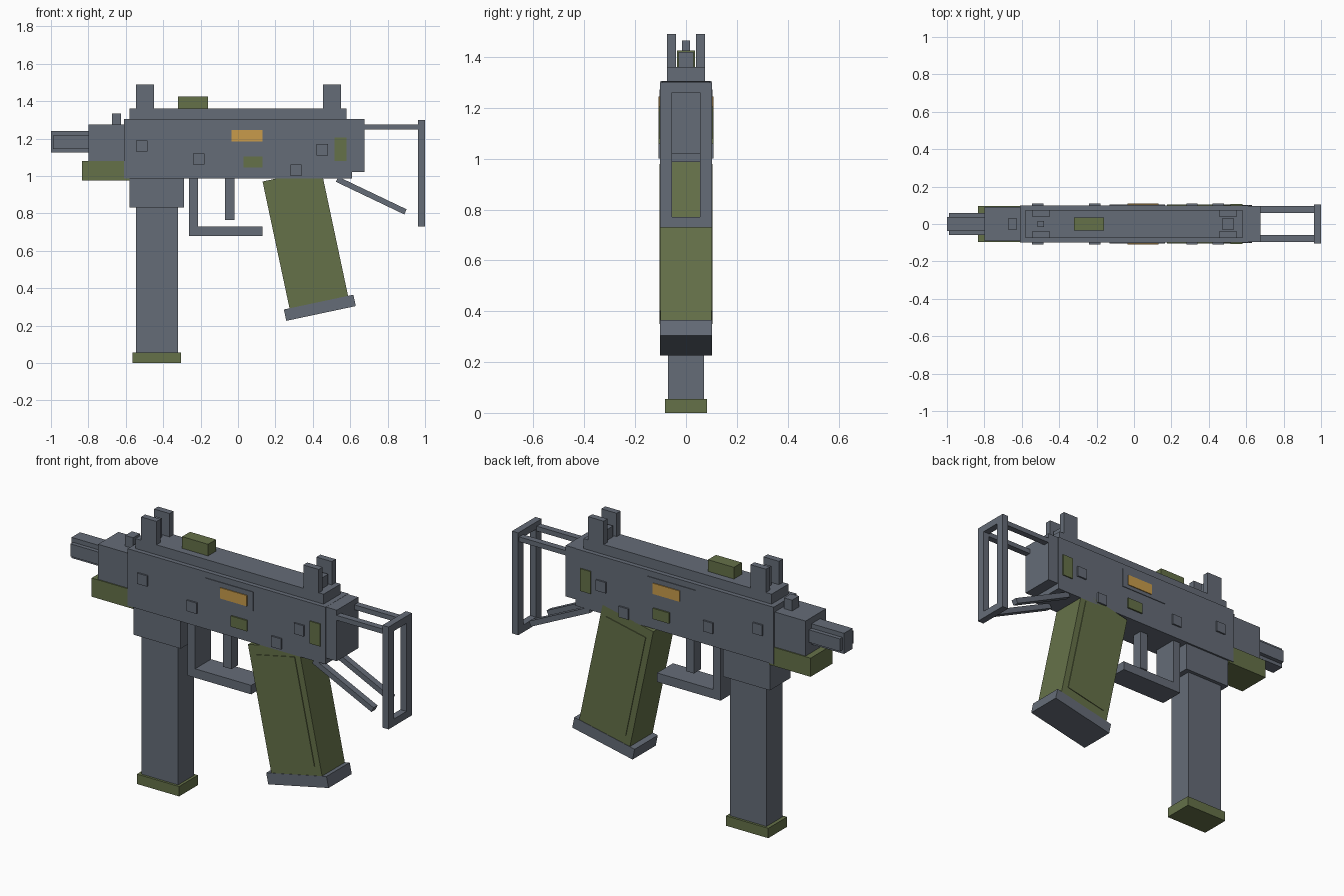
import bpy, math
from mathutils import Matrix

cube = bpy.data.objects.get("Cube")
if cube:
    bpy.data.objects.remove(cube, do_unlink=True)


def material(name, rgb):
    m = bpy.data.materials.new(name)
    m.use_nodes = True
    m.diffuse_color = (*rgb, 1)
    m.node_tree.nodes["Principled BSDF"].inputs["Base Color"].default_value = (*rgb, 1)
    return m


GREY = material("slate_grey", (0.13, 0.15, 0.185))
OLIVE = material("olive_green", (0.13, 0.165, 0.066))
AMBER = material("amber", (0.58, 0.33, 0.07))


def block(name, x, y, z, mat=GREY, tilt=0):
    """Box from (min, max) ranges; tilt in degrees turns it about its centre along y."""
    bpy.ops.mesh.primitive_cube_add(size=1)
    o = bpy.context.object
    o.name = name
    size = [r[1] - r[0] for r in (x, y, z)]
    o.data.transform(Matrix.Diagonal((*size, 1)))
    o.location = [(r[0] + r[1]) / 2 for r in (x, y, z)]
    o.rotation_euler.y = math.radians(tilt)
    o.data.materials.append(mat)
    return o


def centred(name, x, half, z, mat=GREY, tilt=0):
    return block(name, x, (-half, half), z, mat, tilt)


def pair(name, x, y, z, mat=GREY, tilt=0):
    """Same box on both sides."""
    block("left_" + name, x, y, z, mat, tilt)
    block("right_" + name, x, (-y[1], -y[0]), z, mat, tilt)


# Receiver
centred("receiver", (-0.61, 0.61), 0.1, (0.987, 1.305))
centred("top_cover", (-0.58, 0.58), 0.075, (1.30, 1.36))
centred("rear_block", (0.60, 0.675), 0.095, (1.02, 1.304))
centred("top_knob", (-0.32, -0.16), 0.035, (1.35, 1.425), OLIVE)

# Barrel and front shroud
centred("front_shroud", (-0.80, -0.60), 0.09, (1.07, 1.275))
centred("fore_end", (-0.835, -0.58), 0.096, (0.976, 1.08), OLIVE)
centred("barrel_core", (-1.0, -0.79), 0.037, (1.125, 1.24))
centred("barrel_sides", (-0.99, -0.79), 0.06, (1.145, 1.215))
centred("shroud_stud", (-0.675, -0.625), 0.03, (1.27, 1.335))

# Sights
pair("front_sight_wing", (-0.545, -0.45), (0.04, 0.075), (1.35, 1.49))
pair("rear_sight_wing", (0.455, 0.55), (0.04, 0.075), (1.35, 1.49))
centred("front_sight_pin", (-0.515, -0.48), 0.016, (1.35, 1.465))
centred("rear_sight_block", (0.47, 0.535), 0.03, (1.35, 1.42))

# Magazine
centred("magazine_well", (-0.58, -0.29), 0.09, (0.83, 0.99))
centred("magazine", (-0.545, -0.32), 0.07, (0.04, 0.84))
centred("magazine_base", (-0.565, -0.305), 0.083, (0, 0.055), OLIVE)

# Trigger and guard
centred("guard_front", (-0.262, -0.215), 0.07, (0.68, 0.99))
centred("guard_bottom", (-0.216, 0.13), 0.07, (0.68, 0.73))
centred("trigger", (-0.07, -0.02), 0.03, (0.765, 0.99))

# Tilted grip, with thin raised side panels and a base plate
LEAN = -12
GX, GZ = 0.36, 0.664
centred("grip", (GX - 0.16, GX + 0.16), 0.1, (GZ - 0.347, GZ + 0.347), OLIVE, LEAN)
pair("grip_panel", (GX - 0.125, GX + 0.125), (0.098, 0.104),
     (GZ - 0.295, GZ + 0.295), OLIVE, LEAN)
centred("grip_base", (0.2475, 0.6275), 0.102, (0.264, 0.326), GREY, LEAN)

# Wire stock: rods, end frame and lower struts
pair("stock_rod", (0.67, 0.965), (0.06, 0.095), (1.248, 1.275))
pair("frame_upright", (0.962, 1.0), (0.055, 0.103), (0.73, 1.30))
for name, low in (("frame_top", 1.26), ("frame_bottom", 0.73)):
    centred(name, (0.962, 1.0), 0.056, (low, low + 0.04))
pair("stock_strut", (0.51, 0.915), (0.06, 0.095), (0.88, 0.91), GREY, 25.5)

# Side plates and pins
pair("side_panel", (-0.13, 0.165), (0.098, 0.104), (1.165, 1.272))
pair("amber_plate", (-0.035, 0.13), (0.1, 0.109), (1.185, 1.245), AMBER)
pair("selector_plate", (0.03, 0.13), (0.1, 0.108), (1.045, 1.105), OLIVE)
pair("rear_plate", (0.515, 0.58), (0.1, 0.106), (1.08, 1.205), OLIVE)
for i, (px, pz) in enumerate([(-0.515, 1.16), (-0.21, 1.09), (0.31, 1.03), (0.45, 1.14)]):
    pair(f"side_pin_{i + 1}", (px - 0.03, px + 0.03), (0.1, 0.109), (pz - 0.03, pz + 0.03))
